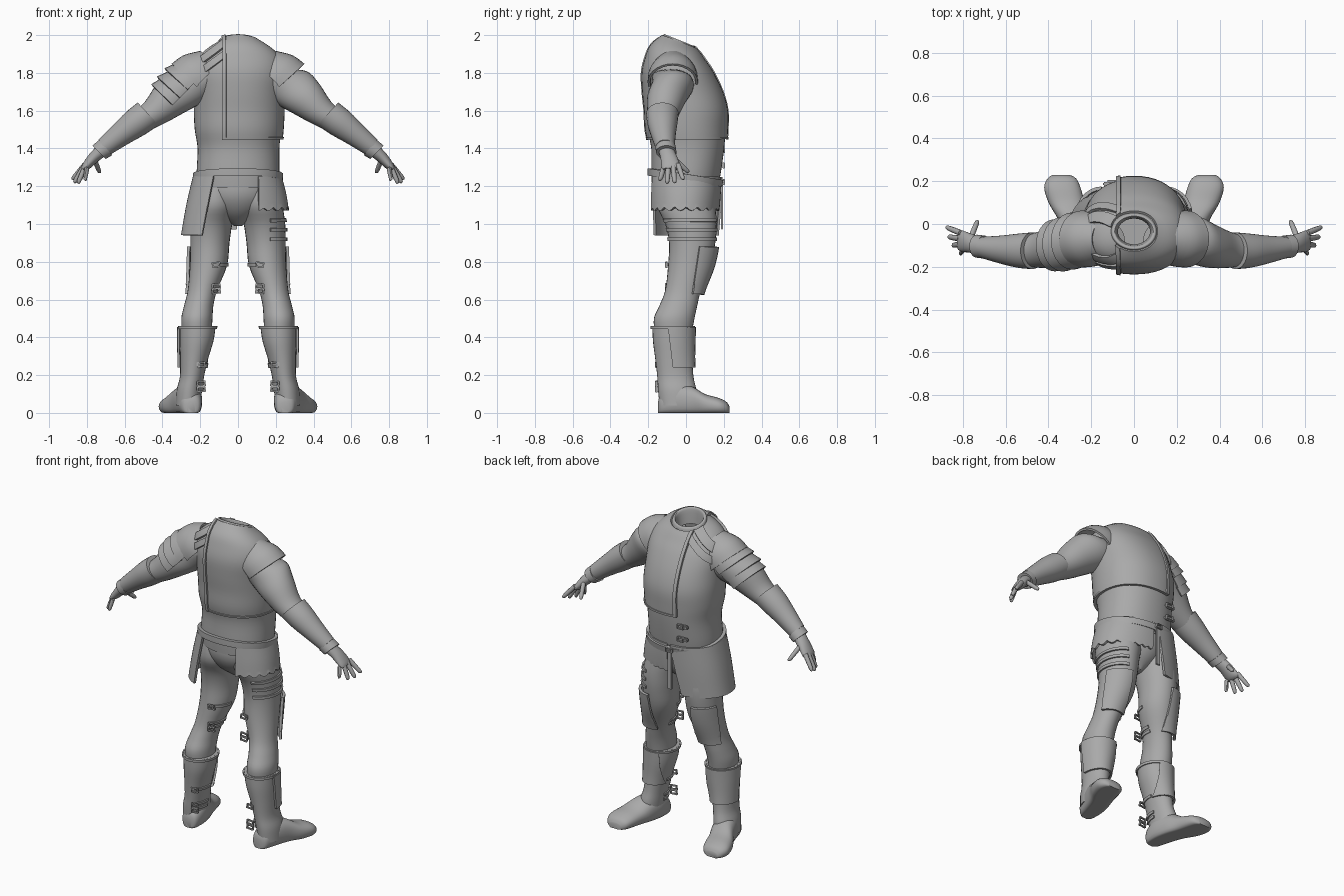
import bpy, bmesh
from math import sin, cos, pi, radians, atan2
from mathutils import Vector, Matrix

cube = bpy.data.objects.get("Cube")
if cube:
    bpy.data.objects.remove(cube)

grey = bpy.data.materials.new("plain grey")
grey.use_nodes = True
COLOUR = (0.4, 0.4, 0.4, 1)
grey.diffuse_color = COLOUR
grey.node_tree.nodes["Principled BSDF"].inputs["Base Color"].default_value = COLOUR


def ring(x, y, z, a, b, turn=0, lean=0):
    """Cross-section: centre, half sizes, turn about y, lean about x."""
    return Vector((x, y, z, a, b, radians(turn), radians(lean)))


def span(z, x0, x1, y0, y1, lean=0):
    """Level cross-section given by its extents."""
    return ring((x0 + x1) / 2, (y0 + y1) / 2, z, (x1 - x0) / 2, (y1 - y0) / 2, 0, lean)


def finish(name, bm, thick=0):
    mesh = bpy.data.meshes.new(name)
    bm.to_mesh(mesh)
    bm.free()
    mesh.materials.append(grey)
    obj = bpy.data.objects.new(name, mesh)
    bpy.context.collection.objects.link(obj)
    bpy.ops.object.select_all(action='DESELECT')
    obj.select_set(True)
    bpy.context.view_layer.objects.active = obj
    if thick:
        mod = obj.modifiers.new("thickness", 'SOLIDIFY')
        mod.thickness, mod.offset = thick, 1
        bpy.ops.object.modifier_apply(modifier=mod.name)
    bpy.ops.object.shade_smooth_by_angle(angle=radians(40))
    return obj


def loft(name, rings, sides=28, steps=4, power=2.0, grow=0, clip=None,
         thick=0, flip=False, floor=False, scallop=False):
    """Skin smooth sections; clip keeps the part of the skin where n.p <= d."""
    path = []
    for i in range(len(rings) - 1):
        p0, p1, p2 = rings[max(i - 1, 0)], rings[i], rings[i + 1]
        p3 = rings[min(i + 2, len(rings) - 1)]
        for k in range(steps):
            t = k / steps
            path.append(p1 + (p2 - p0) * (t / 2) + (p0 * 2 - p1 * 5 + p2 * 4 - p3) * (t * t / 2)
                        + (p1 * 3 - p0 - p2 * 3 + p3) * (t ** 3 / 2))
    path.append(rings[-1])
    bm = bmesh.new()
    loops = []
    for r in path:
        x, y, z, a, b, turn, lean = r
        u = Vector((cos(turn), 0, sin(turn))) * (a + grow)
        v = Vector((0, cos(lean), sin(lean))) * (b + grow)
        loop = []
        for j in range(sides):
            c, s = cos(2 * pi * j / sides), sin(2 * pi * j / sides)
            p = Vector((x, y, z)) + u * (abs(c) ** (2 / power) * (1 if c > 0 else -1)) \
                + v * (abs(s) ** (2 / power) * (1 if s > 0 else -1))
            if floor:
                p.z = max(p.z, 0)
            loop.append(bm.verts.new(p))
        loops.append(loop)
    for l0, l1 in zip(loops, loops[1:]):
        for j in range(sides):
            k = (j + 1) % sides
            bm.faces.new((l0[j], l0[k], l1[k], l1[j]))
    caps = [bm.faces.new(loops[0]), bm.faces.new(loops[-1])]
    bmesh.ops.recalc_face_normals(bm, faces=bm.faces)
    if clip is not None:
        bmesh.ops.delete(bm, geom=caps, context='FACES_ONLY')
        for *n, d in clip:
            n = Vector(n)
            bmesh.ops.bisect_plane(bm, geom=bm.verts[:] + bm.edges[:] + bm.faces[:],
                                   plane_co=n * (d / n.length_squared), plane_no=n, clear_outer=True)
    if scallop:
        low = min(v.co.z for v in bm.verts) + 0.002
        for v in bm.verts:
            if v.co.z < low:
                v.co.z += 0.016 * (1 - abs(sin(14 * atan2(v.co.y, v.co.x))))
    if flip:
        bmesh.ops.scale(bm, vec=(-1, 1, 1), verts=bm.verts)
        bmesh.ops.reverse_faces(bm, faces=bm.faces)
    return finish(name, bm, thick)


def pair(name, rings, **kw):
    loft("left_" + name, rings, **kw)
    loft("right_" + name, rings, flip=True, **kw)


def box(name, at, size, tilt=0):
    bm = bmesh.new()
    bmesh.ops.create_cube(bm, size=1, matrix=Matrix.Translation(at) @ Matrix.Rotation(tilt, 4, 'Y')
                          @ Matrix.Diagonal((*size, 1)))
    bmesh.ops.bevel(bm, geom=bm.edges[:], offset=min(size) * 0.25, segments=2, affect='EDGES')
    finish(name, bm)


def buckle(name, x, y, z, tilt=0):
    for dz in (-0.011, 0.011):
        box(name + "_bar", (x, y, z + dz), (0.045, 0.014, 0.008), tilt)
    for dx in (-0.02, 0.02):
        box(name + "_side", (x + dx, y, z), (0.008, 0.014, 0.028), tilt)


# Torso, open at the neck
torso = [span(1.19, -.21, .21, -.175, .165), span(1.27, -.215, .215, -.18, .18),
         span(1.4, -.21, .215, -.18, .198), span(1.5, -.225, .225, -.2, .205),
         span(1.6, -.23, .23, -.205, .205), span(1.7, -.23, .23, -.215, .178),
         span(1.8, -.235, .235, -.218, .13), span(1.87, -.215, .215, -.2, .09, -4),
         span(1.92, -.165, .165, -.175, .065, -10), ring(0, -.035, 1.955, .1, .088, 0, -22)]
loft("torso", torso, sides=48, power=2.2, clip=[], thick=.004)
loft("cuirass", torso, sides=48, power=2.2, grow=.004, thick=.013,
     clip=[(-1, 0, 0, .07), (0, 0, -1, -1.45)])
loft("cuirass_edge", torso, sides=48, power=2.2, grow=.004, thick=.022,
     clip=[(-1, 0, 0, .078), (1, 0, 0, -.06), (0, 0, -1, -1.45)])
loft("cuirass_hem", torso, sides=48, power=2.2, grow=.004, thick=.018,
     clip=[(-1, 0, 0, .07), (0, 0, -1, -1.45), (0, 0, 1, 1.462)])
collar = [ring(0, -.035, 1.935, .112, .098, 0, -22), ring(0, -.035, 1.965, .105, .092, 0, -22),
          ring(0, -.035, 1.973, .096, .083, 0, -22), ring(0, -.035, 1.962, .085, .073, 0, -22),
          ring(0, -.035, 1.88, .075, .065, 0, -22)]
loft("collar", collar, sides=36, clip=[])

# Belt and shoulder straps follow the torso
loft("belt", torso, sides=48, power=2.2, grow=.004, thick=.02,
     clip=[(0, .16, 1, 1.265), (0, -.16, -1, -1.228)])
for k, d in enumerate((1.385, 1.43)):
    loft(f"shoulder_strap_{k}", torso, sides=48, power=2.2, grow=.004, thick=.014,
         clip=[(1, 0, 0, -.07), (-.6, 0, .8, d + .19), (.6, 0, -.8, -d - .158)])
for z in (1.31, 1.39):
    box("front_tab", (-.11, .187, z), (.07, .02, .022))
    buckle("front_buckle", -.1, .2, z)
box("hanging_strap", (-.02, .19, 1.09), (.03, .012, .24))
buckle("belt_buckle", -.02, .2, 1.222)

# Pelvis and split skirt
loft("pelvis", [span(1.26, -.205, .205, -.17, .16), span(1.15, -.2, .2, -.17, .16),
                span(1.06, -.13, .13, -.12, .13), span(.99, -.02, .02, -.03, .06)], sides=36)
short = [span(1.25, -.22, .22, -.185, .175), span(1.16, -.243, .243, -.187, .172),
         span(1.07, -.258, .258, -.187, .165)]
loft("left_skirt", short, sides=168, power=2.2, thick=.012, scallop=True,
     clip=[(-1, -.3, 0, -.055)])
long = [span(1.25, -.225, .225, -.185, .18), span(1.1, -.26, .26, -.19, .175),
        span(.94, -.288, .288, -.19, .165)]
loft("right_skirt", long, sides=64, power=2.3, thick=.014,
     clip=[(1, -.31, -.2, -.325)])

# Legs, boots and feet
leg = [span(1.2, .02, .21, -.15, .14), span(1.1, .005, .235, -.155, .155),
       span(1.0, .03, .25, -.11, .162), span(.9, .045, .252, -.09, .155),
       span(.78, .058, .255, -.095, .13), span(.65, .11, .266, -.11, .08),
       span(.57, .13, .285, -.14, .06), span(.5, .135, .3, -.17, .045),
       span(.42, .14, .295, -.165, .03)]
boot = [span(.46, .118, .308, -.178, .038), span(.38, .13, .308, -.175, .036),
        span(.28, .16, .306, -.162, .034), span(.19, .18, .308, -.152, .04),
        span(.12, .19, .325, -.148, .055), span(.04, .2, .33, -.14, .06)]
pair("leg", leg)
pair("boot", boot)
pair("boot_rim", boot, grow=.001, thick=.008, clip=[(0, 0, -1, -.445)])


def sole(y, x0, x1, top):
    return ring((x0 + x1) / 2, y, top * .42, (x1 - x0) / 2, top * .58, 0, 90)


foot = [sole(-.148, .225, .27, .06), sole(-.13, .198, .3, .1), sole(-.05, .19, .33, .15),
        sole(.03, .205, .36, .14), sole(.1, .23, .4, .1), sole(.17, .25, .42, .08),
        sole(.212, .27, .405, .06), sole(.23, .3, .38, .035)]
pair("foot", foot, floor=True, power=2.3)

# Armour plates on thighs and shins, and strap work
pair("thigh_plate", leg, grow=.008, thick=.016,
     clip=[(0, 0, 1, .88), (0, 0, -1, -.63), (0, -1, .15, .063), (-1, 0, 0, -.15)])
pair("shin_plate", boot, grow=.003, thick=.012,
     clip=[(0, 0, 1, .455), (0, 0, -1, -.24), (0, -1, -.12, .04), (-1, 0, 0, -.17)])
for z in (.92, .97, 1.02):
    loft("left_thigh_strap", leg, grow=.001, thick=.009,
         clip=[(0, 0, 1, z + .009), (0, 0, -1, .009 - z), (-1, 0, 0, -.17)])
for skin, heights, x, y in ((leg, (.785, .67, .645), .115, -.1), (boot, (.255, .155, .125), .195, -.152)):
    for z in heights:
        pair("back_strap", skin, grow=.001, thick=.007,
             clip=[(0, 0, 1, z + .008), (0, 0, -1, .008 - z), (1, 0, 0, x + .02), (0, 1, 0, y + .11)])
        for s in (1, -1):
            buckle("back_buckle", s * x, y - .004, z, s * .1)

# Arms, gauntlets and hands
pair("arm", [ring(.15, -.08, 1.78, .115, .1, 20), ring(.26, -.07, 1.735, .128, .112, 35),
             ring(.35, -.1, 1.67, .108, .105, 42), ring(.44, -.12, 1.59, .078, .085, 45),
             ring(.52, -.125, 1.54, .065, .07, 48)])
pair("gauntlet", [ring(.475, -.125, 1.583, .082, .086, 47), ring(.54, -.125, 1.535, .078, .08, 48),
                  ring(.62, -.12, 1.475, .064, .066, 52), ring(.71, -.11, 1.405, .05, .05, 55)])
pair("wrist_cuff", [ring(.7, -.108, 1.405, .053, .054, 50), ring(.735, -.104, 1.38, .05, .054, 45)])
pair("palm", [ring(.72, -.105, 1.39, .035, .042, 45), ring(.765, -.09, 1.35, .03, .045, 42),
              ring(.805, -.08, 1.305, .022, .05, 40), ring(.82, -.08, 1.29, .012, .042, 40)], sides=20)
fingers = (((.81, -.042, 1.315), (.878, -.015, 1.235)), ((.815, -.068, 1.305), (.868, -.06, 1.218)),
           ((.81, -.094, 1.3), (.848, -.1, 1.215)), ((.798, -.118, 1.3), (.812, -.138, 1.23)),
           ((.762, -.06, 1.345), (.732, .015, 1.272)))
for k, (base, tip) in enumerate(fingers):
    base, tip = Vector(base), Vector(tip)
    rings = []
    for t, r in ((0, .014), (.5, .0135), (.9, .011), (1, .004)):
        c = base.lerp(tip, t)
        rings.append(ring(*c, r, r, 40 if k < 4 else 0, 0 if k < 4 else 45))
    pair("thumb" if k == 4 else f"finger_{k}", rings, sides=10, steps=3)

# Shoulder pads, with extra overlapping plates on the right arm
pad = [ring(.12, -.07, 1.83, .105, .085, 45), ring(.19, -.07, 1.79, .13, .115, 45),
       ring(.245, -.07, 1.75, .132, .12, 42)]
pair("shoulder_pad", pad, thick=.013, clip=[(-1, 0, -1, -1.95)])
plates = ([ring(.23, -.07, 1.77, .112, .115, 42), ring(.29, -.08, 1.73, .126, .122, 42)],
          [ring(.28, -.08, 1.735, .1, .112, 42), ring(.335, -.095, 1.69, .12, .116, 42)],
          [ring(.325, -.09, 1.695, .1, .106, 44), ring(.372, -.1, 1.652, .112, .11, 44)])
for k, rings in enumerate(plates):
    loft(f"right_arm_plate_{k}", rings, thick=.012, flip=True, clip=[(-1, 0, -1, -1.98)])
